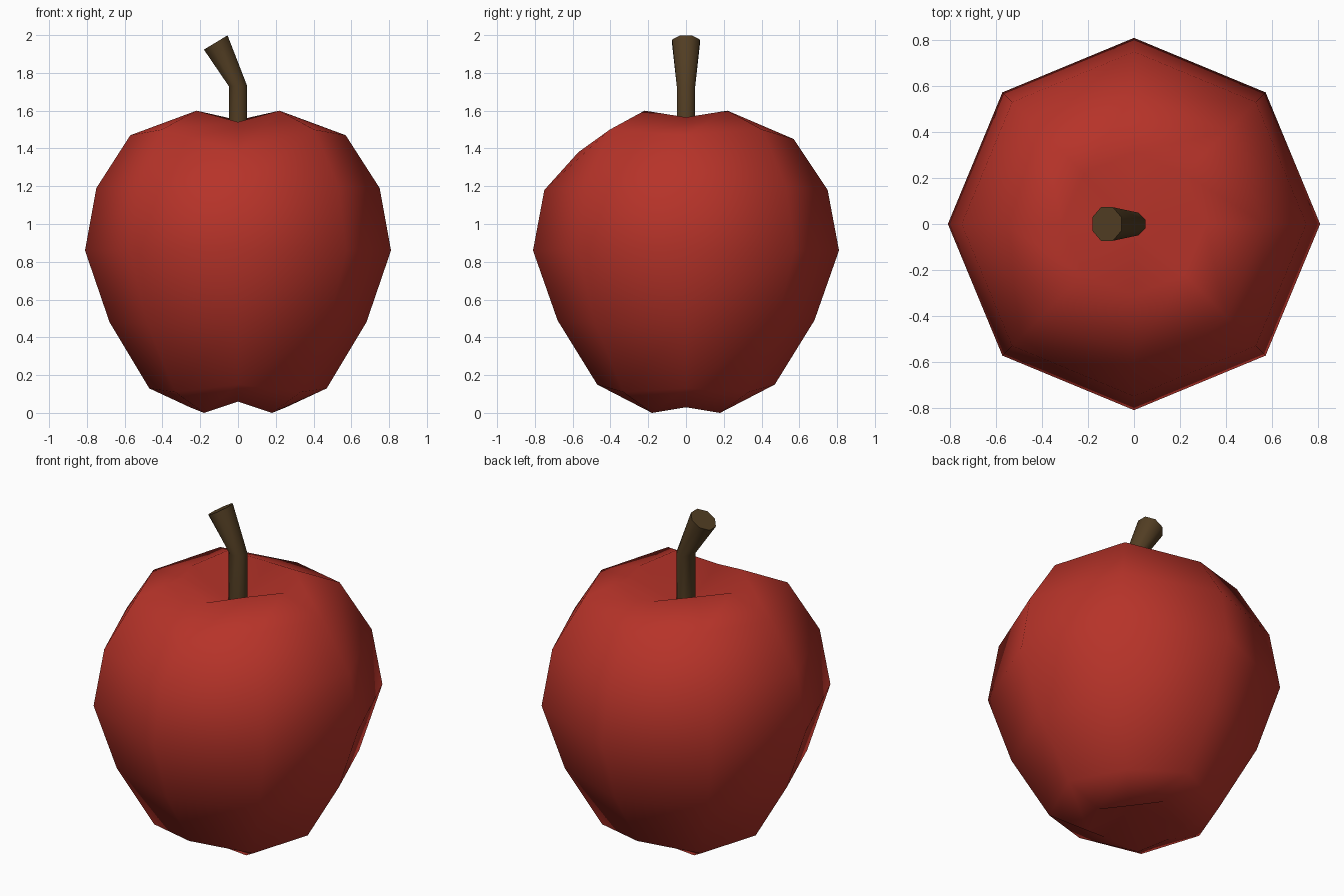
import bpy, bmesh, math
from mathutils import Vector

if "Cube" in bpy.data.objects:
    bpy.data.objects.remove(bpy.data.objects["Cube"])

def material(name, rgb):
    m = bpy.data.materials.new(name)
    m.diffuse_color = (*rgb, 1)
    m.use_nodes = True
    m.node_tree.nodes["Principled BSDF"].inputs["Base Color"].default_value = m.diffuse_color
    return m

def loft(name, rings, mat, start=None, end=None):
    """Skin rings of points; close each end with a centre point or a flat cap."""
    bm = bmesh.new()
    rows = [[bm.verts.new(p) for p in ring] for ring in rings]
    n = len(rows[0])
    for a, b in zip(rows, rows[1:]):
        for i in range(n):
            j = (i + 1) % n
            bm.faces.new((a[i], a[j], b[j], b[i]))
    for row, tip in ((rows[0], start), (rows[-1], end)):
        if tip is None:
            bm.faces.new(row)
        else:
            c = bm.verts.new(tip)
            for i in range(n):
                bm.faces.new((row[i], row[(i + 1) % n], c))
    bmesh.ops.recalc_face_normals(bm, faces=bm.faces)
    me = bpy.data.meshes.new(name)
    bm.to_mesh(me)
    bm.free()
    me.materials.append(mat)
    ob = bpy.data.objects.new(name, me)
    bpy.context.collection.objects.link(ob)
    return ob

def smooth(ob, degrees):
    bpy.ops.object.select_all(action='DESELECT')
    ob.select_set(True)
    bpy.context.view_layer.objects.active = ob
    bpy.ops.object.shade_smooth_by_angle(angle=math.radians(degrees))

red = material("apple red", (0.47, 0.033, 0.022))
brown = material("stem brown", (0.085, 0.048, 0.017))

# Apple body: eight-sided rings, (radius, z at sides, z at back, z at front, z at diagonals)
profile = [
    (0.255, 0.03, 0.06, 0.06, 0.00),
    (0.47, 0.13, 0.15, 0.15, 0.11),
    (0.68, 0.48, 0.49, 0.49, 0.47),
    (0.81, 0.86, 0.86, 0.86, 0.86),
    (0.75, 1.19, 1.18, 1.18, 1.20),
    (0.57, 1.47, 1.45, 1.38, 1.50),
    (0.31, 1.565, 1.55, 1.54, 1.60),
]
rings = []
for r, side, back, front, diag in profile:
    heights = (side, diag, back, diag, side, diag, front, diag)
    rings.append([(r * math.cos(k * math.pi / 4), r * math.sin(k * math.pi / 4), z)
                  for k, z in enumerate(heights)])
body = loft("apple_body", rings, red, (0, 0, 0.16), (0, 0, 1.40))
smooth(body, 180)

# Stem: straight lower part, bent and widened upper part
def stem_ring(cx, cz, r, tilt):
    pts = []
    for k in range(8):
        a = (k + 0.5) * math.pi / 4
        x, y = r * math.cos(a), r * math.sin(a)
        pts.append(Vector((cx + x * math.cos(tilt), y, cz + x * math.sin(tilt))))
    return pts

stem = loft("stem", [stem_ring(0, 1.38, 0.053, 0), stem_ring(0, 1.73, 0.053, 0),
                     stem_ring(-0.118, 1.961, 0.079, math.radians(31))], brown)
smooth(stem, 50)
